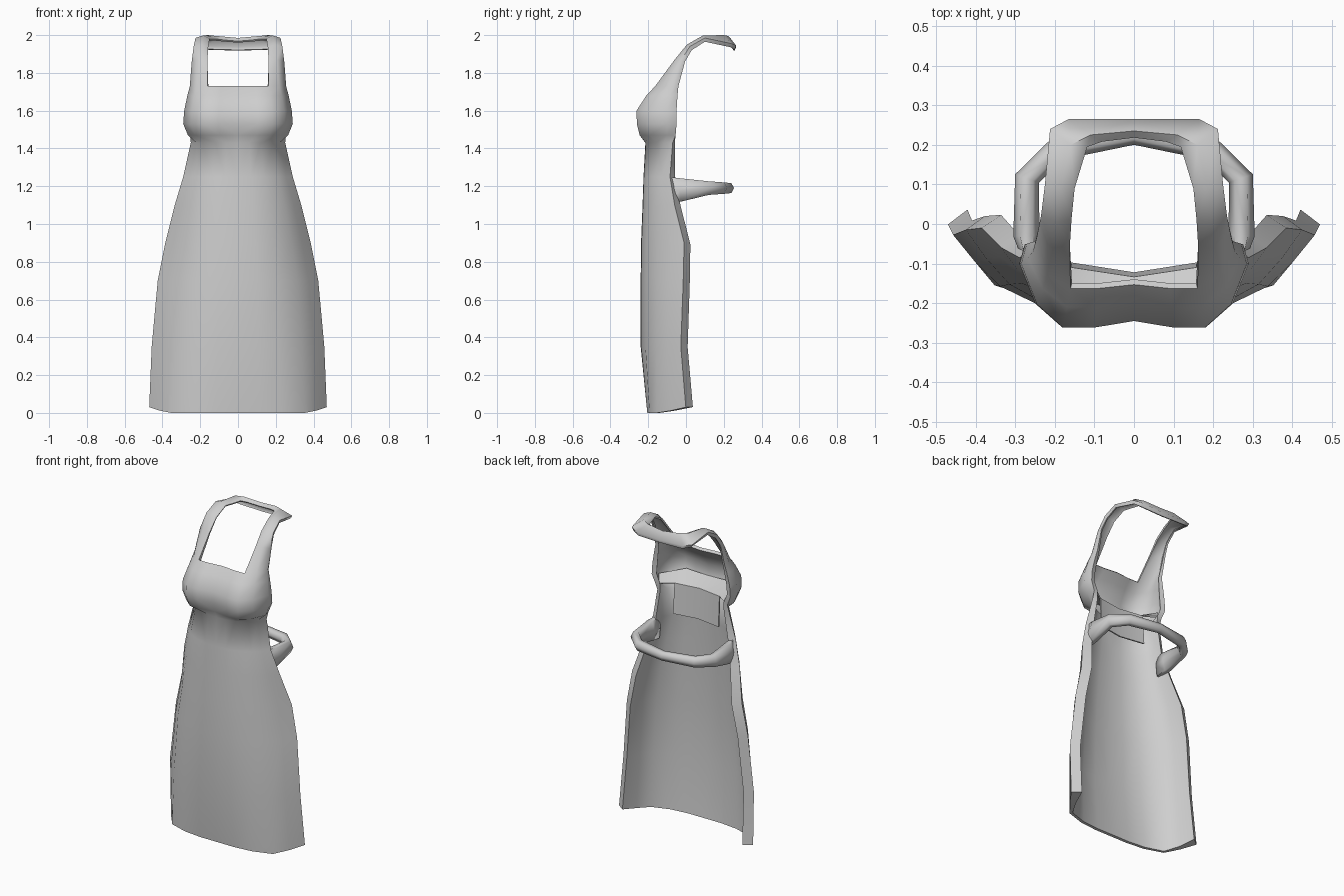
import bpy, bmesh, math
from mathutils import Vector

if "Cube" in bpy.data.objects:
    bpy.data.objects.remove(bpy.data.objects["Cube"])

cloth = bpy.data.materials.new("grey cloth")
cloth.diffuse_color = (0.62, 0.62, 0.62, 1)
cloth.use_nodes = True
cloth.node_tree.nodes["Principled BSDF"].inputs["Base Color"].default_value = cloth.diffuse_color


def finish(name, bm, thickness=0, weighted=False, angle=60):
    """Mirror the half mesh, give it thickness and shade it."""
    me = bpy.data.meshes.new(name)
    bm.to_mesh(me)
    bm.free()
    me.materials.append(cloth)
    ob = bpy.data.objects.new(name, me)
    bpy.context.collection.objects.link(ob)
    bpy.ops.object.select_all(action='DESELECT')
    ob.select_set(True)
    bpy.context.view_layer.objects.active = ob
    mirror = ob.modifiers.new("mirror", 'MIRROR')
    mirror.use_clip = True
    mirror.merge_threshold = 0.002
    if thickness:
        solid = ob.modifiers.new("thickness", 'SOLIDIFY')
        solid.thickness = thickness
        solid.offset = -1
        if weighted:
            solid.vertex_group = ob.vertex_groups.new(name="thick").name
    for m in list(ob.modifiers):
        bpy.ops.object.modifier_apply(modifier=m.name)
    bpy.ops.object.shade_smooth_by_angle(angle=math.radians(angle))
    return ob


# Cross-section shapes: fraction of half width, fraction of depth
HEM = [(0, 0), (.25, 0), (.5, .05), (.75, .21), (.88, .52), (1, .85)]
SKIRT = [(0, 0), (.24, .01), (.48, .1), (.74, .33), (.88, .58), (1, .85)]
BIB = [(0, .08), (.36, 0), (.63, 0), (.86, .28), (1, .76), (.95, 1)]

# Height, half width, front y, back y, rim thickness
skirt_rows = [(0, .47, -.205, .035, .062), (.35, .457, -.24, .01, .06),
              (.7, .425, -.24, .025, .06), (.9, .385, -.238, .03, .06),
              (1.1, .335, -.23, -.03, .055), (1.25, .29, -.225, -.06, .045),
              (1.43, .25, -.215, -.045, .03)]
bib_rows = [(1.47, .265, -.245, -.055, .03), (1.53, .29, -.26, -.05, .03),
            (1.6, .285, -.262, -.05, .03), (1.68, .268, -.21, -.045, .025),
            (1.73, .255, -.163, -.04, .02)]

# Shoulder and neck strap: inner edge, ridge, outer edge, underside
strap_rows = [
    [(.162, -.055, 1.86), (.205, -.06, 1.87), (.245, -.03, 1.86), (.24, -.005, 1.86)],
    [(.158, .01, 1.935), (.195, .005, 1.95), (.235, .02, 1.94), (.23, .03, 1.92)],
    [(.15, .09, 1.98), (.185, .09, 1.998), (.225, .1, 1.985), (.22, .1, 1.965)],
    [(.118, .195, 1.98), (.16, .2, 2.0), (.212, .24, 1.955), (.2, .24, 1.935)],
    [(.08, .208, 1.975), (.11, .225, 1.995), (.165, .265, 1.945), (.155, .258, 1.922)],
    [(0, .218, 1.968), (0, .235, 1.985), (0, .265, 1.937), (0, .258, 1.918)],
]

bm = bmesh.new()
weight = bm.verts.layers.deform.verify()
grid = []
FULL = .062


def vert(p, thick):
    v = bm.verts.new(p)
    v[weight][0] = thick / FULL
    return v


def add_row(z, a, f, b, rim, shape):
    pts = [(u * a, f + v * (b - f), z) for u, v in shape]
    if z == 0:                                      # hem rises at the sides
        pts = [(x, y, r) for (x, y, _), r in zip(pts, [0, 0, 0, 0, .012, .03])]
    thick = [.018, .018, .018, .018, max(.018, rim * .55), rim]
    grid.append({c: vert(p, t) for c, (p, t) in enumerate(zip(pts, thick))})


for r in skirt_rows:
    add_row(*r, HEM if r[0] == 0 else SKIRT)
for r in bib_rows:
    add_row(*r, BIB)
for row in strap_rows:
    grid.append({c + 2: vert(p, .011) for c, p in enumerate(row)})

for lo, hi in zip(grid, grid[1:]):
    for c in range(5):
        if all(k in g for g in (lo, hi) for k in (c, c + 1)):
            bm.faces.new((lo[c], lo[c + 1], hi[c + 1], hi[c]))
finish("apron_body", bm, FULL, True, 70)

# Lining behind the bib: a shelf under the bust and a short tongue below it
bm = bmesh.new()
lining = [[(0, -.13, 1.29), (.16, -.105, 1.29)],
          [(0, -.14, 1.475), (.16, -.115, 1.475), (.235, -.06, 1.475)],
          [(0, -.225, 1.52), (.16, -.235, 1.52), (.255, -.09, 1.52)]]
rows = [[bm.verts.new(p) for p in row] for row in lining]
for lo, hi in zip(rows, rows[1:]):
    for c in range(min(len(lo), len(hi)) - 1):
        bm.faces.new((lo[c], lo[c + 1], hi[c + 1], hi[c]))
finish("bib_lining", bm, .008)

# Waist strap: six-sided section swept round the back; x, y, z, half width, half height
path = [(.262, -.1, 1.18, .015, .07), (.272, -.03, 1.18, .033, .062),
        (.27, .115, 1.19, .032, .036), (.195, .19, 1.19, .03, .03),
        (0, .227, 1.19, .027, .026)]
bm = bmesh.new()
rings = []
for i, (x, y, z, w, h) in enumerate(path):
    before, after = path[max(i - 1, 0)], path[min(i + 1, len(path) - 1)]
    t = Vector((after[0] - before[0], after[1] - before[1], 0)).normalized()
    side = Vector((0, 1, 0)) if x == 0 else Vector((t.y, -t.x, 0))
    rings.append([bm.verts.new(Vector((x, y, z)) + side * w * math.cos(k * math.pi / 3)
                               + Vector((0, 0, h * math.sin(k * math.pi / 3) / .866)))
                  for k in range(6)])
for p, q in zip(rings, rings[1:]):
    for k in range(6):
        n = (k + 1) % 6
        bm.faces.new((p[k], p[n], q[n], q[k]))
bm.faces.new(rings[0])
bmesh.ops.recalc_face_normals(bm, faces=bm.faces)
finish("waist_strap", bm, angle=80)
